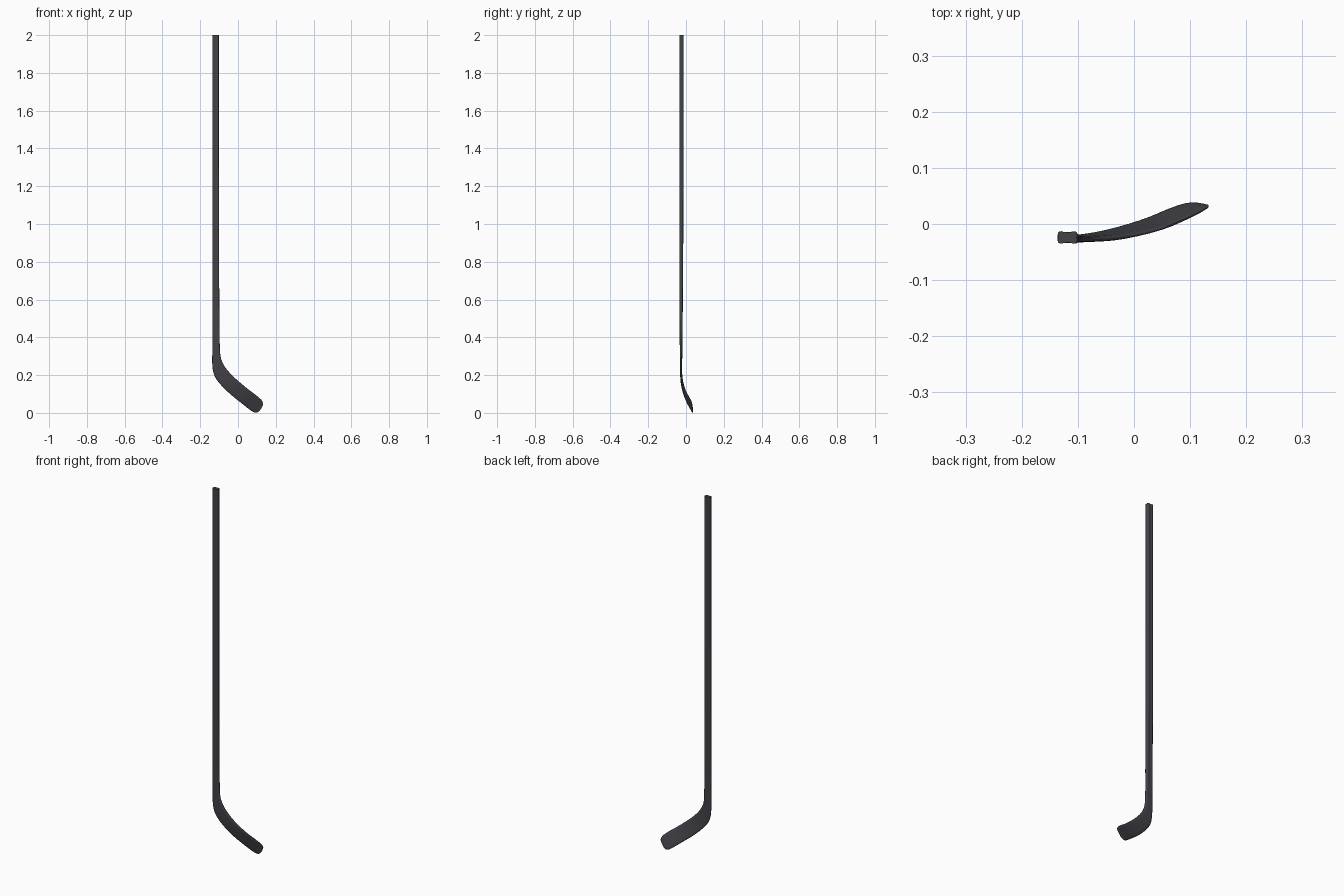
import bpy, bmesh, math
from mathutils import Vector

if "Cube" in bpy.data.objects:
    bpy.data.objects.remove(bpy.data.objects["Cube"])

# Key sections: heel-side edge (x, y, z), toe-side edge (x, y, z), thickness, blade blend
KEYS = [
    (-.136, -.024, 2.00, -.101, -.024, 2.00, .022, 0),
    (-.136, -.024, 1.40, -.101, -.024, 1.40, .022, 0),
    (-.136, -.025, .80, -.100, -.025, .80, .020, 0),
    (-.136, -.026, .50, -.098, -.026, .50, .017, .2),
    (-.136, -.026, .34, -.096, -.026, .35, .014, .6),
    (-.135, -.026, .24, -.089, -.027, .285, .012, .9),
    (-.120, -.025, .187, -.066, -.027, .239, .011, 1),
    (-.080, -.020, .137, -.025, -.024, .193, .011, 1),
    (-.030, -.008, .090, .020, -.016, .153, .010, 1),
    (.020, .008, .050, .062, -.004, .119, .009, 1),
    (.058, .024, .020, .095, .010, .094, .008, 1),
    (.082, .033, .004, .114, .019, .078, .007, 1),
    (.098, .0365, .001, .126, .026, .066, .006, 1),
    (.111, .0365, .008, .132, .030, .053, .005, 1),
    (.121, .0355, .021, .133, .033, .044, .003, 1),
]
# Quarter cross-sections: dished shaft and flat blade
SHAFT = [(0, .84), (.35, .87), (.6, 1), (.8, .97), (.95, .78), (1, .45), (.98, 0)]
BLADE = [(0, 1), (.35, 1), (.6, .98), (.8, .9), (.93, .65), (.99, .3), (1, 0)]


def full(q):
    upper = q + [(x, -y) for x, y in q[-2::-1]]
    return upper + [(-x, y) for x, y in upper[-2:0:-1]]


def catmull(i, t):
    p = [KEYS[min(max(i + k, 0), len(KEYS) - 1)] for k in (-1, 0, 1, 2)]
    # Tangents scaled by local spacing so the long shaft does not overshoot
    def mid(k):
        return Vector(((k[0] + k[3]) / 2, (k[1] + k[4]) / 2, (k[2] + k[5]) / 2))
    d = [max((mid(p[j + 1]) - mid(p[j])).length, 1e-6) for j in range(3)]
    out = []
    for a, b, c, e in zip(*p):
        s1 = (c - a) / (d[0] + d[1]) if i > 0 else (c - b) / d[1]
        s2 = (e - b) / (d[1] + d[2]) if i < len(KEYS) - 2 else (c - b) / d[1]
        h = t * t * (3 - 2 * t)
        out.append(b * (1 - h) + c * h + d[1] * (s1 * t * (1 - t) ** 2 - s2 * t * t * (1 - t)))
    return out


rows = [catmull(i, s / 4) for i in range(len(KEYS) - 1) for s in range(4)] + [list(KEYS[-1])]
edges = [(Vector(r[:3]), Vector(r[3:6])) for r in rows]
mids = [(a + b) / 2 for a, b in edges]

# Loft shaft and blade as one continuous body
bm = bmesh.new()
rings = []
for i, r in enumerate(rows):
    a, b = edges[i]
    half = (b - a) / 2
    along = mids[min(i + 1, len(mids) - 1)] - mids[max(i - 1, 0)]
    normal = half.cross(along).normalized()
    blend = min(max(r[7], 0), 1)
    ring = []
    for (x0, y0), (x1, y1) in zip(full(SHAFT), full(BLADE)):
        u, v = x0 + (x1 - x0) * blend, y0 + (y1 - y0) * blend
        ring.append(bm.verts.new(mids[i] + half * u + normal * (v * r[6] / 2)))
    rings.append(ring)
for p, q in zip(rings, rings[1:]):
    for k in range(len(p)):
        m = (k + 1) % len(p)
        bm.faces.new((p[k], p[m], q[m], q[k]))
bm.faces.new(rings[0])
bm.faces.new(rings[-1])
for v in bm.verts:
    v.co.z = max(v.co.z, 0)
bmesh.ops.recalc_face_normals(bm, faces=bm.faces)
mesh = bpy.data.meshes.new("stick")
bm.to_mesh(mesh)
bm.free()
stick = bpy.data.objects.new("stick", mesh)
bpy.context.collection.objects.link(stick)

# Charcoal finish
mat = bpy.data.materials.new("charcoal")
mat.diffuse_color = (.055, .055, .065, 1)
mat.use_nodes = True
mat.node_tree.nodes["Principled BSDF"].inputs["Base Color"].default_value = mat.diffuse_color
mesh.materials.append(mat)

bpy.context.view_layer.objects.active = stick
stick.select_set(True)
bpy.ops.object.shade_smooth_by_angle(angle=math.radians(40))
